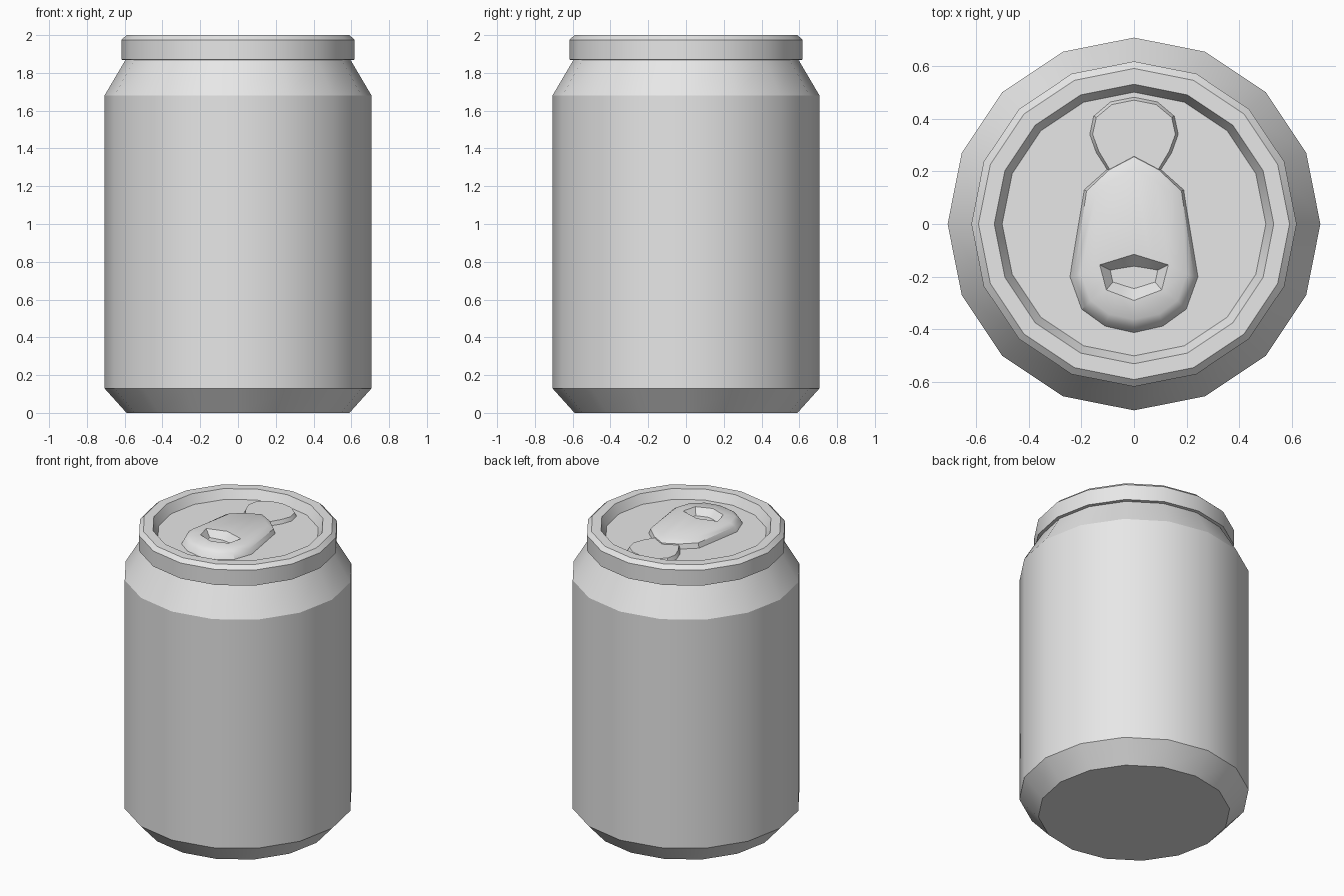
import bpy
import bmesh
from math import cos, sin, pi, radians

cube = bpy.data.objects.get("Cube")
if cube:
    bpy.data.objects.remove(cube, do_unlink=True)

SIDES = 16
FLOOR = 1.94  # height of the recessed lid panel

metal = bpy.data.materials.new("light_grey_metal")
metal.use_nodes = True
grey = (0.8, 0.8, 0.8, 1)
metal.diffuse_color = grey
metal.node_tree.nodes["Principled BSDF"].inputs["Base Color"].default_value = grey


def loft(name, rings):
    """Join rings of equal point count with quads and cap both ends."""
    bm = bmesh.new()
    loops = [[bm.verts.new(p) for p in ring] for ring in rings]
    for a, b in zip(loops, loops[1:]):
        n = len(a)
        for i in range(n):
            j = (i + 1) % n
            bm.faces.new((a[i], a[j], b[j], b[i]))
    bm.faces.new(loops[0])
    bm.faces.new(loops[-1])
    bmesh.ops.recalc_face_normals(bm, faces=bm.faces)
    mesh = bpy.data.meshes.new(name)
    bm.to_mesh(mesh)
    bm.free()
    obj = bpy.data.objects.new(name, mesh)
    bpy.context.collection.objects.link(obj)
    mesh.materials.append(metal)
    bpy.ops.object.select_all(action='DESELECT')
    obj.select_set(True)
    bpy.context.view_layer.objects.active = obj
    bpy.ops.object.shade_smooth_by_angle(angle=radians(30))
    return obj


def circle(r, z):
    return [(r * cos(2 * pi * k / SIDES), r * sin(2 * pi * k / SIDES), z)
            for k in range(SIDES)]


def mirrored(half, z):
    """Full ring from the points of its +x half, ends on the centre line."""
    full = half + [(-x, y) for x, y in half[-2:0:-1]]
    return [(x, y, z) for x, y in full]


# Can wall with tapered foot and shoulder
body = [(0.59, 0), (0.707, 0.13), (0.707, 1.68), (0.595, 1.87)]
loft("can_body", [circle(r, z) for r, z in body])

# Rolled rim and recessed lid panel
rim = [(0.57, 1.865), (0.617, 1.87), (0.617, 1.975), (0.59, 2),
       (0.53, 2), (0.5, FLOOR)]
loft("rim_and_lid", [circle(r, z) for r, z in rim])

# Pull tab: wall, bevel, top face and finger hole as one loft
tab_base = [(0, 0.265), (0.1, 0.21), (0.19, 0.13), (0.245, -0.2),
            (0.2, -0.325), (0.11, -0.39), (0, -0.415)]
tab_edge = [(0, 0.255), (0.095, 0.205), (0.18, 0.125), (0.228, -0.2),
            (0.185, -0.312), (0.105, -0.37), (0, -0.393)]
tab_top = [(0, 0.21), (0.08, 0.17), (0.145, 0.115), (0.2, -0.19),
           (0.165, -0.29), (0.095, -0.342), (0, -0.362)]
hole_top = [(0, -0.115), (0.065, -0.135), (0.13, -0.155), (0.118, -0.2),
            (0.105, -0.25), (0.052, -0.27), (0, -0.29)]
hole_floor = [(0, -0.16), (0.045, -0.167), (0.09, -0.175), (0.085, -0.2),
              (0.08, -0.22), (0.04, -0.233), (0, -0.245)]
loft("pull_tab", [mirrored(tab_base, FLOOR - 0.005),
                  mirrored(tab_edge, 1.972),
                  mirrored(tab_top, 1.992),
                  mirrored(hole_top, 1.998),
                  mirrored(hole_floor, 1.955)])

# Raised opening panel behind the tab
panel_base = [(0, 0.483), (0.09, 0.465), (0.155, 0.41), (0.17, 0.34),
              (0.145, 0.27), (0.1, 0.2), (0, 0.18)]
panel_top = [(0, 0.47), (0.084, 0.453), (0.143, 0.404), (0.157, 0.34),
             (0.133, 0.275), (0.088, 0.2), (0, 0.18)]
loft("opening_panel", [mirrored(panel_base, FLOOR - 0.005),
                       mirrored(panel_top, FLOOR + 0.025)])
